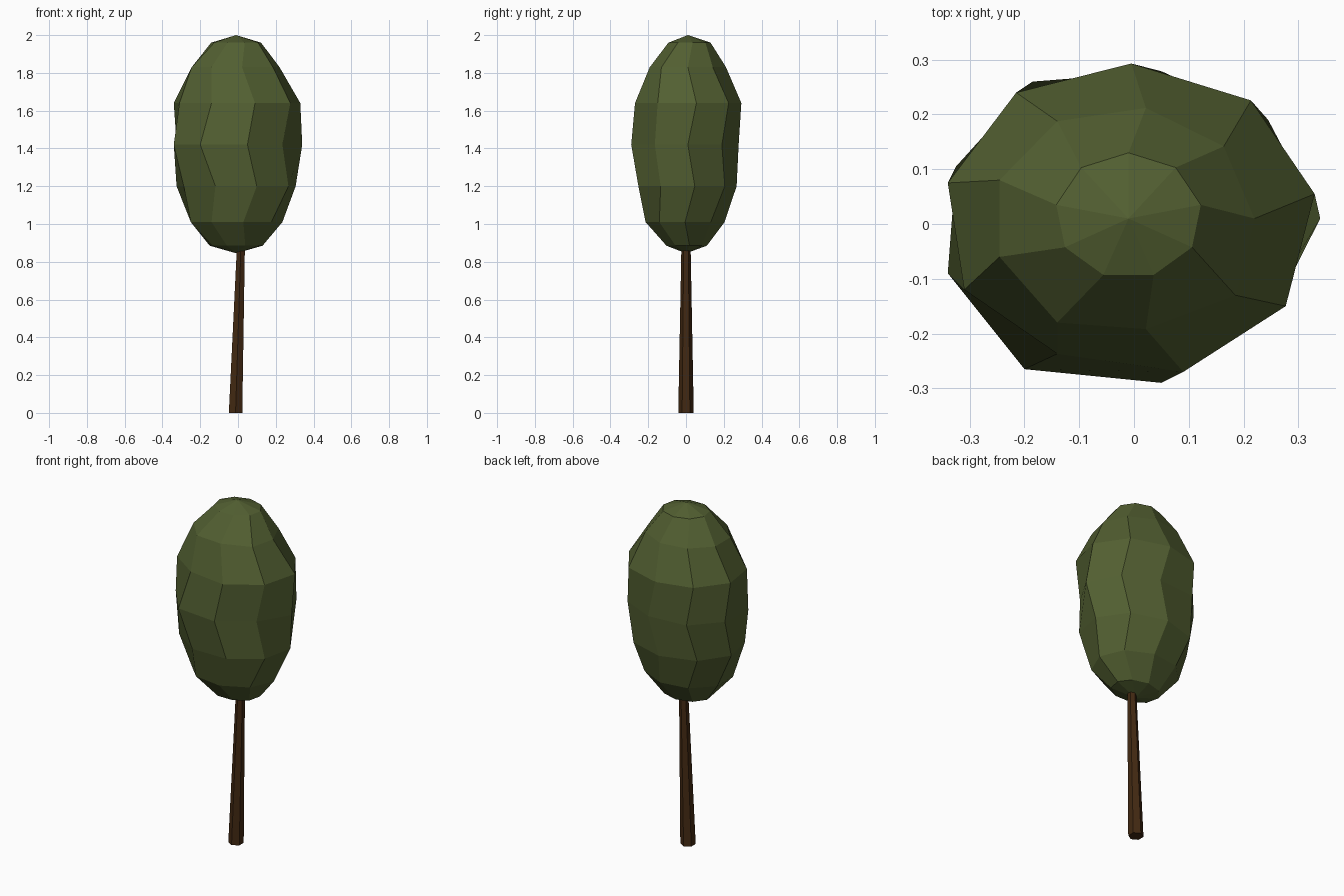
import bpy, bmesh, math
from mathutils import Vector

if "Cube" in bpy.data.objects:
    bpy.data.objects.remove(bpy.data.objects["Cube"])


def material(name, rgb):
    m = bpy.data.materials.new(name)
    m.diffuse_color = (*rgb, 1)
    m.use_nodes = True
    m.node_tree.nodes["Principled BSDF"].inputs["Base Color"].default_value = m.diffuse_color
    return m


def lofted(name, rings, bottom, top, mat):
    """Flat-shaded closed form from rings (bottom to top); a None end is capped flat."""
    bm = bmesh.new()
    loops = [[bm.verts.new(p) for p in ring] for ring in rings]
    n = len(loops[0])
    for a, b in zip(loops, loops[1:]):
        for i in range(n):
            j = (i + 1) % n
            bm.faces.new((a[i], a[j], b[j], b[i]))
    for loop, pole in ((loops[0], bottom), (loops[-1], top)):
        if pole is None:
            bm.faces.new(loop)
        else:
            tip = bm.verts.new(pole)
            for i in range(n):
                bm.faces.new((loop[i], loop[(i + 1) % n], tip))
    bmesh.ops.recalc_face_normals(bm, faces=bm.faces[:])
    me = bpy.data.meshes.new(name)
    bm.to_mesh(me)
    bm.free()
    me.materials.append(mat)
    ob = bpy.data.objects.new(name, me)
    bpy.context.collection.objects.link(ob)
    return ob


def ellipse(cx, cy, z, rx, ry, n, start):
    pts = []
    for k in range(n):
        a = math.radians(start + 360 * k / n)
        pts.append(Vector((cx + rx * math.cos(a), cy + ry * math.sin(a), z)))
    return pts


leaf = material("leaf green", (0.085, 0.115, 0.031))
bark = material("bark brown", (0.055, 0.022, 0.006))

# Foliage: nine-sided rings, alternately twisted by ten degrees
specs = [  # z, centre x, centre y, radius x, radius y, twist
    (0.885, -0.010, 0.000, 0.142, 0.110, 10),
    (1.01, -0.015, -0.005, 0.250, 0.212, 0),
    (1.20, -0.010, 0.000, 0.320, 0.268, 10),
    (1.42, -0.010, -0.005, 0.350, 0.288, 0),
    (1.64, -0.005, 0.005, 0.340, 0.288, 10),
    (1.83, -0.020, 0.010, 0.240, 0.205, 0),
    (1.96, -0.010, 0.015, 0.134, 0.115, 10),
]
rings = [ellipse(cx, cy, z, rx, ry, 9, t) for z, cx, cy, rx, ry, t in specs]

# Irregular bulges: (ring, corner) moved to a given x, y
bulges = {
    (3, 0): (0.34, 0.01), (3, 1): (0.245, 0.19), (3, 3): (-0.185, 0.26),
    (3, 4): (-0.325, 0.105), (3, 5): (-0.34, -0.09), (3, 6): (-0.20, -0.265),
    (3, 7): (0.05, -0.29), (3, 8): (0.235, -0.165),
    (4, 4): (-0.34, 0.075), (4, 3): (-0.215, 0.24), (4, 5): (-0.31, -0.12),
    (4, 6): (-0.14, -0.237), (4, 7): (0.09, -0.27), (4, 8): (0.277, -0.15),
    (5, 6): (-0.14, -0.18), (5, 8): (0.185, -0.13),
}
for (r, k), (x, y) in bulges.items():
    rings[r][k].x, rings[r][k].y = x, y
lofted("foliage", rings, (-0.01, 0, 0.845), (-0.01, 0.01, 2.0), leaf)

# Trunk: slightly leaning, tapered six-sided post running into the foliage
trunk = [ellipse(-0.013, 0, 0, 0.041, 0.041, 6, 30),
         ellipse(0.016, 0, 0.90, 0.024, 0.024, 6, 30)]
lofted("trunk", trunk, None, None, bark)
